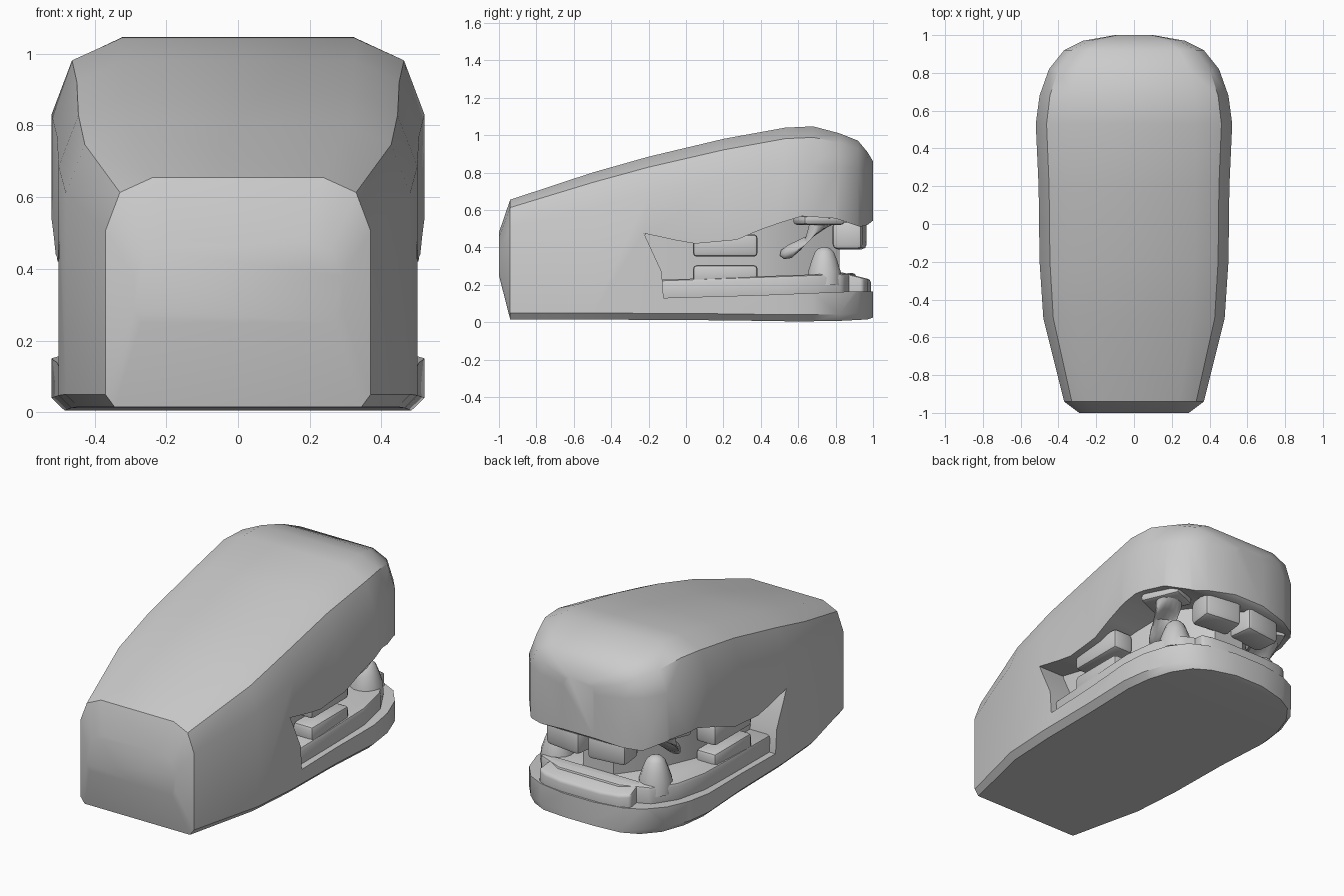
import bpy, bmesh, math
from mathutils import Matrix

if "Cube" in bpy.data.objects:
    bpy.data.objects.remove(bpy.data.objects["Cube"])


def make(name, bm, bevel=0.0, segments=2, angle=38):
    bmesh.ops.recalc_face_normals(bm, faces=bm.faces)
    me = bpy.data.meshes.new(name)
    bm.to_mesh(me)
    bm.free()
    ob = bpy.data.objects.new(name, me)
    bpy.context.collection.objects.link(ob)
    if bevel:
        m = ob.modifiers.new("soft_edges", 'BEVEL')
        m.width, m.segments, m.limit_method = bevel, segments, 'ANGLE'
        apply(ob, m)
    smooth(ob, angle)
    return ob


def activate(ob):
    bpy.ops.object.select_all(action='DESELECT')
    ob.select_set(True)
    bpy.context.view_layer.objects.active = ob


def apply(ob, mod):
    activate(ob)
    bpy.ops.object.modifier_apply(modifier=mod.name)


def smooth(ob, angle=38):
    activate(ob)
    bpy.ops.object.shade_smooth_by_angle(angle=math.radians(angle))


def loft(rings):
    bm = bmesh.new()
    rows = [[bm.verts.new(p) for p in r] for r in rings]
    n = len(rows[0])
    for a, b in zip(rows, rows[1:]):
        for i in range(n):
            j = (i + 1) % n
            bm.faces.new((a[i], a[j], b[j], b[i]))
    bm.faces.new(rows[0])
    bm.faces.new(rows[-1])
    return bm


def prism(half, bottom, top):
    """Vertical prism from a mirrored xy half outline; top is a function of y."""
    pts = half + [(-x, y) for x, y in reversed(half)]
    return loft([[(x, y, bottom) for x, y in pts], [(x, y, top(y)) for x, y in pts]])


# Head shell: stations of y, half width, top, bottom, shoulder drop
stations = [(-1, .29, .48, .25, .10), (-.94, .37, .655, .015, .15),
            (-.5, .48, .80, .015, .19), (-.2, .50, .885, .012, .20),
            (.2, .505, .98, .01, .21), (.53, .52, 1.04, .005, .21),
            (.68, .50, 1.047, .005, .21), (.82, .45, 1.01, .007, .18),
            (.92, .37, .97, .012, .15), (.97, .27, .91, .015, .10),
            (1, .10, .86, .025, .06)]
rings = []
for y, w, t, b, d in stations:
    half = [(.93 * w, b), (w, b + .035), (w, t - d), (.89 * w, t - .28 * d), (.64 * w, t)]
    rings.append([(x, y, z) for x, z in half] + [(-x, y, z) for x, z in reversed(half)])
head = make("head_shell", loft(rings))

# Mouth opening cut right through the sides and the snout
mouth = [(-.225, .475), (-.05, .437), (.05, .42), (.27, .44), (.4, .495), (.5, .53),
         (.62, .567), (.8, .555), (.93, .51), (.97, .52), (1.1, .62),
         (1.1, .165), (.9, .165), (.4, .145), (-.12, .13), (-.13, .27)]
cutter = make("mouth_cutter", loft([[(s * .8, y, z) for y, z in mouth] for s in (-1, 1)]))
cutter.hide_render = True
cutter.hide_set(True)
cut = head.modifiers.new("mouth", 'BOOLEAN')
cut.object, cut.operation, cut.solver = cutter, 'DIFFERENCE', 'EXACT'
apply(head, cut)
smooth(head)

# Inner mouth, gum ledge and raised front lip
make("inner_mouth", prism([(.33, -.22), (.33, .35), (.24, .6), (.1, .82)], .12, lambda y: .6 - .06 * max(0, y)))
make("lower_gum", prism([(.46, -.15), (.47, .2), (.475, .5), (.44, .7), (.36, .84), (.2, .91)],
                        .1, lambda y: .228 + .035 * (y + .1)), .02)
make("lower_front_lip", prism([(.28, .82), (.30, .945), (.24, .972), (.13, .988)],
                              .1, lambda y: .27 - .25 * (y - .82)), .015)


def block(name, loc, size, rot=0, bevel=.025):
    bm = bmesh.new()
    mat = Matrix.Translation(loc) @ Matrix.Rotation(rot, 4, 'Z') @ Matrix.Diagonal((*size, 1))
    bmesh.ops.create_cube(bm, size=1, matrix=mat)
    return make(name, bm, bevel)


def ring(center, rx, ry, tilt=0, n=14):
    x, y, z = center
    return [(x + rx * math.cos(a), y + ry * math.sin(a) * math.cos(tilt), z + ry * math.sin(a) * math.sin(tilt))
            for a in (2 * math.pi * i / n for i in range(n))]


# Teeth on both sides
for side, s in (("right", 1), ("left", -1)):
    block(f"front_tooth_{side}", (s * .135, .875, .465), (.235, .16, .15), -s * .12)
    block(f"upper_molar_{side}", (s * .395, .21, .41), (.13, .345, .12), bevel=.02)
    block(f"lower_molar_{side}", (s * .395, .21, .255), (.13, .345, .1), bevel=.02)
    block(f"canine_gum_{side}", (s * .36, .71, .545), (.17, .24, .05), s * .4, .02)
    # Upper canine curving backwards
    path = [(.74, .56, .075, .05), (.71, .49, .075, .4), (.66, .435, .075, .8), (.59, .395, .06, 1.1),
            (.535, .375, .04, 1.3), (.505, .37, .015, 1.4)]
    make(f"upper_canine_{side}", loft([ring((s * (.36 - .015 * i), y, z), r, r, t) for i, (y, z, r, t) in enumerate(path)]), angle=60)
    # Lower canine, a blunt cone
    cone = [(.2, .095), (.27, .09), (.33, .07), (.375, .052), (.395, .032), (.402, .01)]
    make(f"lower_canine_{side}", loft([ring((s * .32, .74, z), r, r) for z, r in cone]), angle=60)
